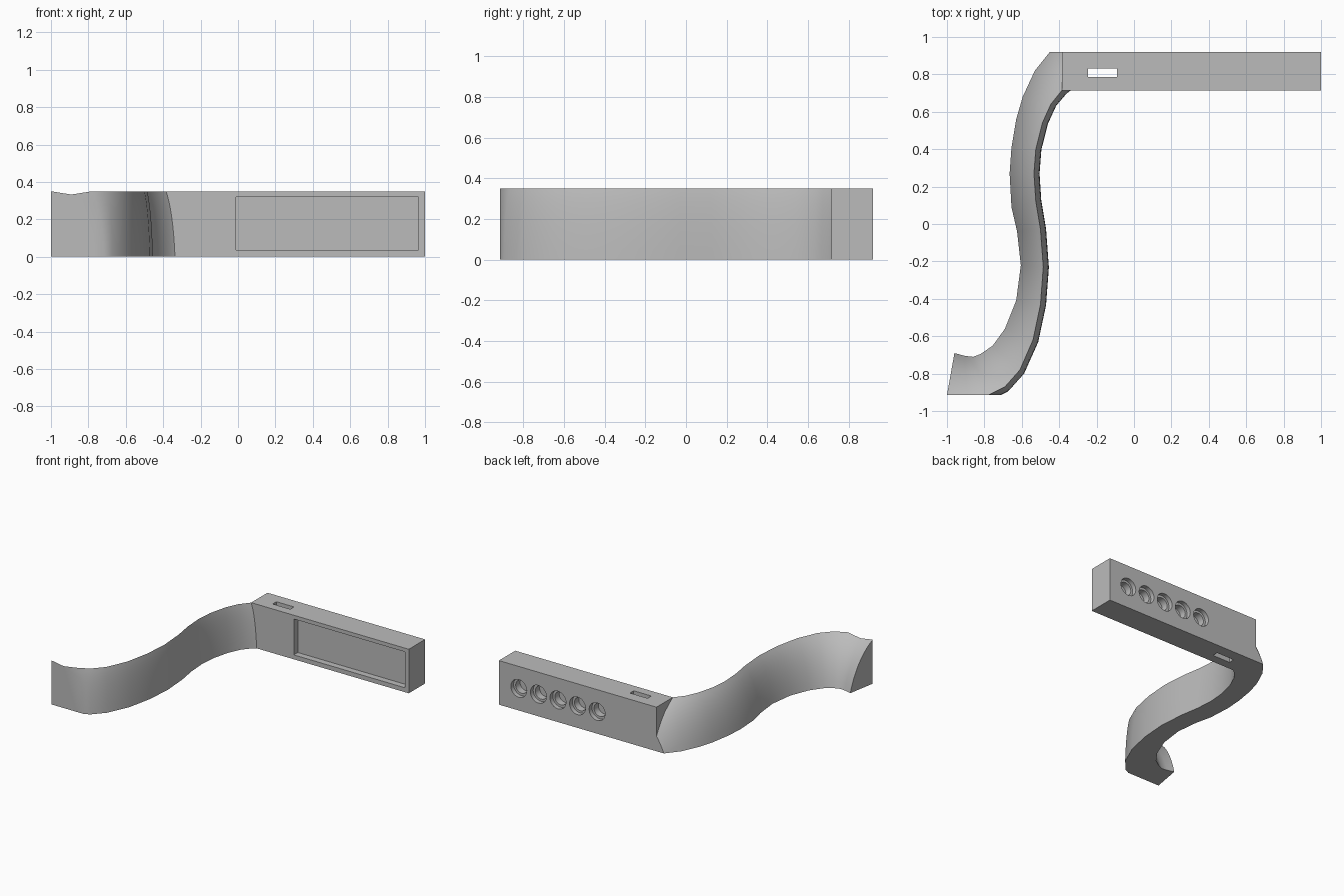
import bpy, bmesh, math
from mathutils import Vector

if "Cube" in bpy.data.objects:
    bpy.data.objects.remove(bpy.data.objects["Cube"])

grey = bpy.data.materials.new("plain_grey")
grey.use_nodes = True
colour = (0.5, 0.5, 0.5, 1)
grey.diffuse_color = colour
grey.node_tree.nodes["Principled BSDF"].inputs["Base Color"].default_value = colour

HEIGHT = 0.35
FRONT, BACK = -0.915, 0.92


def finish(name, bm):
    bmesh.ops.recalc_face_normals(bm, faces=bm.faces)
    mesh = bpy.data.meshes.new(name)
    bm.to_mesh(mesh)
    bm.free()
    mesh.materials.append(grey)
    obj = bpy.data.objects.new(name, mesh)
    bpy.context.collection.objects.link(obj)
    return obj


def box(name, low, high):
    bm = bmesh.new()
    bmesh.ops.create_cube(bm, size=1)
    low, high = Vector(low), Vector(high)
    for v in bm.verts:
        v.co = (low + high) / 2 + v.co * (high - low)
    return finish(name, bm)


def cylinder(name, x, depth, radius):
    # bore running forward from just behind the back face
    bpy.ops.mesh.primitive_cylinder_add(
        vertices=32, radius=radius, depth=depth * 2,
        location=(x, BACK, HEIGHT / 2), rotation=(math.pi / 2, 0, 0))
    bpy.context.object.name = name
    return bpy.context.object


def select(obj):
    bpy.ops.object.select_all(action="DESELECT")
    obj.select_set(True)
    bpy.context.view_layer.objects.active = obj


def cut(target, cutter):
    cutter.hide_render = True
    mod = target.modifiers.new("cut", "BOOLEAN")
    mod.operation, mod.solver, mod.object = "DIFFERENCE", "EXACT", cutter
    select(target)
    bpy.ops.object.modifier_apply(modifier=mod.name)
    bpy.data.objects.remove(cutter)


def smooth(obj):
    select(obj)
    bpy.ops.object.shade_smooth_by_angle(angle=math.radians(35))


# Straight bar with a front pocket, an upright slot and stepped holes
bar = box("straight_bar", (-0.385, 0.715, 0), (1, BACK, HEIGHT))
cut(bar, box("pocket_cutter", (-0.01, 0.6, 0.035), (0.965, 0.765, 0.32)))
cut(bar, box("slot_cutter", (-0.245, 0.785, -0.1), (-0.09, 0.832, 0.5)))
for i in range(5):
    x = 0.825 - i * 0.172
    cut(bar, cylinder("counterbore_cutter", x, 0.035, 0.07))
    cut(bar, cylinder("bore_cutter", x, 0.09, 0.052))
smooth(bar)

# Curved arm: stations pair the outer bottom edge with the top crest
stations = [
    ((-0.37, 0.98), (-0.28, 0.78)),
    ((-0.45, 0.92), (-0.34, 0.75)),
    ((-0.53, 0.82), (-0.385, 0.715)),
    ((-0.595, 0.68), (-0.445, 0.64)),
    ((-0.63, 0.56), (-0.49, 0.54)),
    ((-0.655, 0.41), (-0.525, 0.40)),
    ((-0.665, 0.27), (-0.535, 0.27)),
    ((-0.655, 0.09), (-0.525, 0.12)),
    ((-0.625, -0.04), (-0.5, -0.03)),
    ((-0.605, -0.22), (-0.485, -0.23)),
    ((-0.63, -0.41), (-0.5, -0.43)),
    ((-0.69, -0.56), (-0.54, -0.62)),
    ((-0.755, -0.65), (-0.61, -0.78)),
    ((-0.82, -0.695), (-0.69, -0.87)),
    ((-0.86, -0.71), (-0.78, -0.915)),
    ((-0.905, -0.705), (-0.89, -0.94)),
    ((-0.96, -0.69), (-1, -0.915)),
]
STEPS = 10


def arc(bottom, crest, lean):
    # bulging side from the bottom edge up to the crest
    middle = bottom.lerp(crest, lean)
    middle.z = HEIGHT * 0.7
    return [bottom * (1 - t) ** 2 + middle * 2 * t * (1 - t) + crest * t * t
            for t in (i / STEPS for i in range(STEPS + 1))]


bm = bmesh.new()
rings = []
for outer, top in stations:
    outer, crest = Vector((*outer, 0)), Vector((*top, HEIGHT))
    across = Vector((*top, 0)) - outer
    inner = outer + across + across.normalized() * 0.03
    section = arc(outer, crest, 0.3) + arc(inner, crest, 0.2)[-2::-1]
    rings.append([bm.verts.new(p) for p in section])
for a, b in zip(rings, rings[1:]):
    for i in range(len(a)):
        j = (i + 1) % len(a)
        bm.faces.new((a[i], a[j], b[j], b[i]))
bm.faces.new(rings[0])
bm.faces.new(rings[-1])

# Trim the arm flush with the front and back planes
for y, side in ((FRONT, -1), (BACK, 1)):
    bmesh.ops.bisect_plane(
        bm, geom=bm.verts[:] + bm.edges[:] + bm.faces[:], dist=0.0001,
        plane_co=(0, y, 0), plane_no=(0, side, 0), clear_outer=True)
    bmesh.ops.holes_fill(bm, edges=[e for e in bm.edges if e.is_boundary], sides=0)
smooth(finish("curved_arm", bm))
